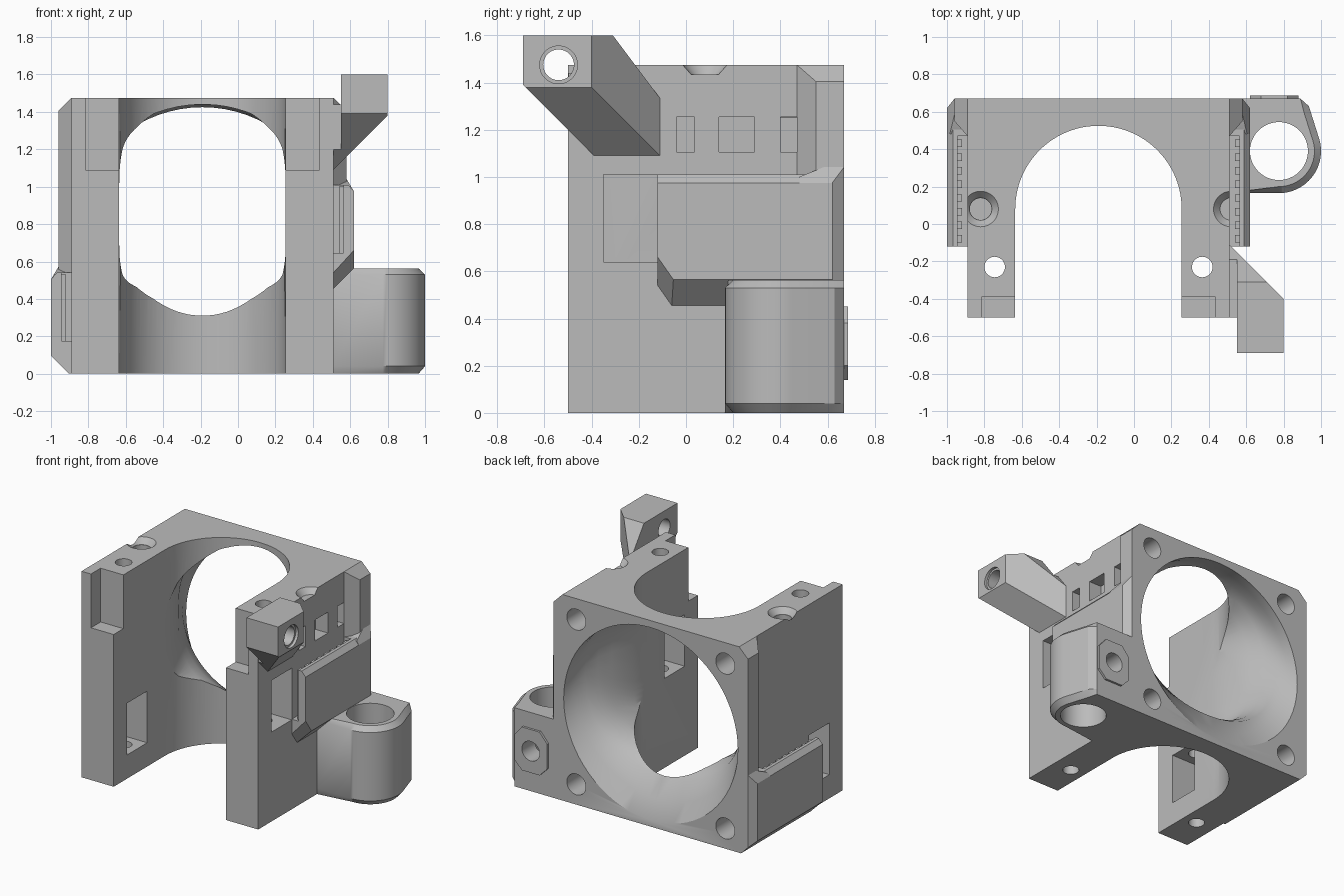
import bpy, bmesh, math
from mathutils import Vector

if "Cube" in bpy.data.objects:
    bpy.data.objects.remove(bpy.data.objects["Cube"], do_unlink=True)

grey = bpy.data.materials.new("light_grey_plastic")
grey.use_nodes = True
GREY = (0.5, 0.5, 0.5, 1)
grey.diffuse_color = GREY
grey.node_tree.nodes["Principled BSDF"].inputs["Base Color"].default_value = GREY
MID = -0.19  # centre line of the main body
HEIGHT = 1.475


def finish(name, bm):
    bmesh.ops.recalc_face_normals(bm, faces=bm.faces)
    mesh = bpy.data.meshes.new(name)
    bm.to_mesh(mesh)
    bm.free()
    mesh.materials.append(grey)
    obj = bpy.data.objects.new(name, mesh)
    bpy.context.collection.objects.link(obj)
    return obj


def block(name, lo, hi, planes=()):
    """Box between two corners, trimmed by (point, outward normal) planes."""
    bm = bmesh.new()
    bmesh.ops.create_cube(bm, size=1)
    for v in bm.verts:
        v.co = Vector([lo[i] + (v.co[i] + 0.5) * (hi[i] - lo[i]) for i in range(3)])
    for point, normal in planes:
        geom = bm.verts[:] + bm.edges[:] + bm.faces[:]
        bmesh.ops.bisect_plane(bm, geom=geom, plane_co=point, plane_no=normal, clear_outer=True)
        rim = [e for e in bm.edges if e.is_boundary]
        if rim:
            bmesh.ops.holes_fill(bm, edges=rim)
    return finish(name, bm)


def loft(name, rings):
    """Closed skin through rings of equal point count."""
    bm = bmesh.new()
    loops = [[bm.verts.new(p) for p in ring] for ring in rings]
    n = len(loops[0])
    for a, b in zip(loops, loops[1:]):
        for i in range(n):
            bm.faces.new((a[i], a[(i + 1) % n], b[(i + 1) % n], b[i]))
    bm.faces.new(loops[0])
    bm.faces.new(loops[-1])
    return finish(name, bm)


def rod(name, axis, centre, r, a, b, r2=None, n=48):
    """Cylinder or cone along an axis; centre holds the other two coordinates."""
    rings = []
    for t, rad in ((a, r), (b, r2 or r)):
        ring = []
        for i in range(n):
            w = math.tau * i / n
            p = [centre[0] + rad * math.cos(w), centre[1] + rad * math.sin(w)]
            p.insert(axis, t)
            ring.append(p)
        rings.append(ring)
    return loft(name, rings)


def cut(obj, *cutters):
    bpy.context.view_layer.objects.active = obj
    for c in cutters:
        c.hide_render = True
        mod = obj.modifiers.new("cut", "BOOLEAN")
        mod.operation, mod.solver, mod.object = "DIFFERENCE", "EXACT", c
        bpy.ops.object.modifier_apply(modifier=mod.name)
        bpy.data.objects.remove(c, do_unlink=True)
    return obj


def mirror(obj, dz):
    """Flip a right-hand part to the left of the body and lower it."""
    bm = bmesh.new()
    bm.from_mesh(obj.data)
    for v in bm.verts:
        v.co = Vector((2 * MID - v.co.x, v.co.y, v.co.z + dz))
    bmesh.ops.reverse_faces(bm, faces=bm.faces)
    bm.to_mesh(obj.data)
    bm.free()
    return obj


# Main body with a vertical channel open to the front
body = block("main_body", (-0.89, -0.5, 0), (0.51, 0.67, HEIGHT))
R = 0.445
arc = [(MID + R * math.cos(math.pi * i / 48), 0.08 + R * math.sin(math.pi * i / 48)) for i in range(49)]
outline = [(MID + R, -0.6)] + arc + [(MID - R, -0.6)]
cut(body, loft("channel", [[(x, y, z) for x, y in outline] for z in (-0.1, 1.6)]))

# Air duct: a round rear mouth narrowing to a rounded opening in the channel
sections = [  # y, half width, bottom, top, squareness
    (0.0, 0.44, 0.53, 1.17, 4), (0.05, 0.444, 0.5, 1.2, 4), (0.2, 0.47, 0.42, 1.31, 4),
    (0.355, 0.53, 0.41, 1.37, 3), (0.44, 0.58, 0.37, 1.42, 2.5), (0.525, 0.62, 0.31, 1.44, 2.2),
    (0.6, 0.66, 0.17, 1.435, 2), (0.67, 0.69, 0.045, 1.425, 2), (0.7, 0.69, 0.045, 1.425, 2)]


def power(v, n):
    return math.copysign(abs(v) ** (2 / n), v)


rings = []
for y, a, lo, hi, n in sections:
    ws = [math.tau * i / 72 for i in range(72)]
    rings.append([(MID + a * power(math.cos(w), n), y,
                   (lo + hi) / 2 + (hi - lo) / 2 * power(math.sin(w), n)) for w in ws])
cut(body, loft("duct", rings))

# Rear screw holes, leg holes, front notches and belt windows
for s, dz in ((1, 0), (-1, -0.47)):
    for t in (-1, 1):
        cut(body, rod("rear_hole", 1, (MID + 0.59 * s, 0.735 + 0.59 * t), 0.075, 0.35, 0.8, n=32))
    cut(body, rod("leg_hole", 2, (MID + 0.555 * s, -0.23), 0.055, -0.1, 1.6, n=32))
    xs = sorted((MID + 0.43 * s, MID + 0.625 * s))
    cut(body, block("notch", (xs[0], -0.6, 1.09), (xs[1], -0.39, 1.6)))
    xs = sorted((MID + 0.43 * s, MID + 0.8 * s))
    cut(body, block("window", (xs[0], -0.35, 0.64 + dz), (xs[1], -0.12, 1.01 + dz)))

# Dished screw seats on top and tie slots in the right wall
for x in (-0.82, 0.52):
    cut(body, rod("dish", 2, (x, 0.08), 0.06, 1.435, 1.4751, r2=0.095))
cut(body, rod("seat_hole", 2, (-0.82, 0.08), 0.058, 1.3, 1.5))
for y0, y1 in ((-0.04, 0.035), (0.14, 0.29), (0.4, 0.47)):
    cut(body, block("tie_slot", (0.41, y0, 1.105), (0.6, y1, 1.255)))

# Belt clips, teeth and rear flanges on both sides
for side, dz in (("right", 0), ("left", -0.47)):
    back = ((0.62, 0.62, 0), (5, 4, 0))
    trims = [((0.62, 0, 0.565), (1, 0, -1)), ((0.62, 0, 0.975), (1, 0, 0.9)), back]
    if side == "right":
        trims.append(((0.62, -0.12, 0.66), (0.84, -1.1, -0.77)))
    else:
        trims.append(((0, 0, 0.47), (0, 0, -1)))
    clip = block(side + "_belt_clip", (0.505, -0.12, 0.45), (0.62, 0.67, 1.01), trims)
    cut(clip, block("slot", (0.5, -0.2, 0.645), (0.565, 0.47, 1.1)))
    parts = [clip]
    for i in range(8):
        y = -0.1 + 0.073 * i
        parts.append(block(side + "_belt_tooth", (0.54, y, 0.64), (0.57, y + 0.04, 1.0)))
    parts.append(block(side + "_clip_ramp", (0.505, 0.48, 0.95), (0.62, 0.67, 1.045),
                       [back, ((0, 0.48, 1.0), (0, -4, 10)), ((0.62, 0, 0.975), (1, 0, 0.6))]))
    top = HEIGHT - dz
    parts.append(block(side + "_rear_flange", (0.505, 0.47, 0.9), (0.58, 0.67, top),
                       [((0.58, 0, top - 0.07), (1, 0, 1)), ((0.51, 0.47, 0), (8, -7, 0))]))
    if side == "left":
        for p in parts:
            mirror(p, dz)

# Round boss on the right, with a vertical bore and a rear screw pad
cx, cy, r = 0.775, 0.39, 0.225
curve = [(cx + r * math.cos(math.radians(d)), cy + r * math.sin(math.radians(d))) for d in range(-90, 16, 5)]
plan = [(0.505, 0.165)] + curve + [(0.935, 0.63), (0.89, 0.67), (0.505, 0.67)]


def inset(e):
    """Plan pulled towards the bore for the bevelled rims."""
    return [(x, y) if x < 0.51 or y > 0.66 else
            (cx + (x - cx) * (1 - e / r), cy + (y - cy) * (1 - e / r)) for x, y in plan]


levels = ((0, 0.035), (0.04, 0), (0.53, 0), (0.563, 0.035))
boss = loft("side_boss", [[(x, y, z) for x, y in inset(e)] for z, e in levels])
cut(boss, rod("bore", 2, (cx, cy), 0.155, -0.1, 0.8))
pad = [(0.62, 0.2), (0.68, 0.14), (0.82, 0.14), (0.88, 0.2), (0.88, 0.38), (0.82, 0.45), (0.68, 0.45), (0.62, 0.38)]
screw_pad = loft("screw_pad", [[(x, y, z) for x, z in pad] for y in (0.65, 0.686)])
for part in (boss, screw_pad):
    cut(part, rod("pad_hole", 1, (0.75, 0.295), 0.07, 0.45, 0.8, n=32))

# Angled arm at the upper right with a cross hole
trims = [((0.8, -0.4, 0), (1, 1, 0)), ((0.8, 0, 1.38), (1, 0, -1)),
         ((0, -0.5, 1.2), (0, -1, -1)), ((0, -0.31, 1.6), (0, 12, 9))]
arm = block("sensor_arm", (0.55, -0.69, 1.08), (0.8, -0.1, 1.6), trims)
cut(arm, rod("cross_hole", 0, (-0.54, 1.475), 0.065, 0.4, 1))
cut(arm, rod("cross_hole_rim", 0, (-0.54, 1.475), 0.08, 0.78, 1))
block("arm_root", (0.44, -0.499, 1.08), (0.56, -0.1, 1.44), trims)

# Smooth curved faces, keep edges sharp
bpy.ops.object.select_all(action="DESELECT")
for obj in bpy.context.scene.objects:
    if obj.type == "MESH":
        obj.select_set(True)
        bpy.context.view_layer.objects.active = obj
bpy.ops.object.shade_smooth_by_angle(angle=math.radians(30))
